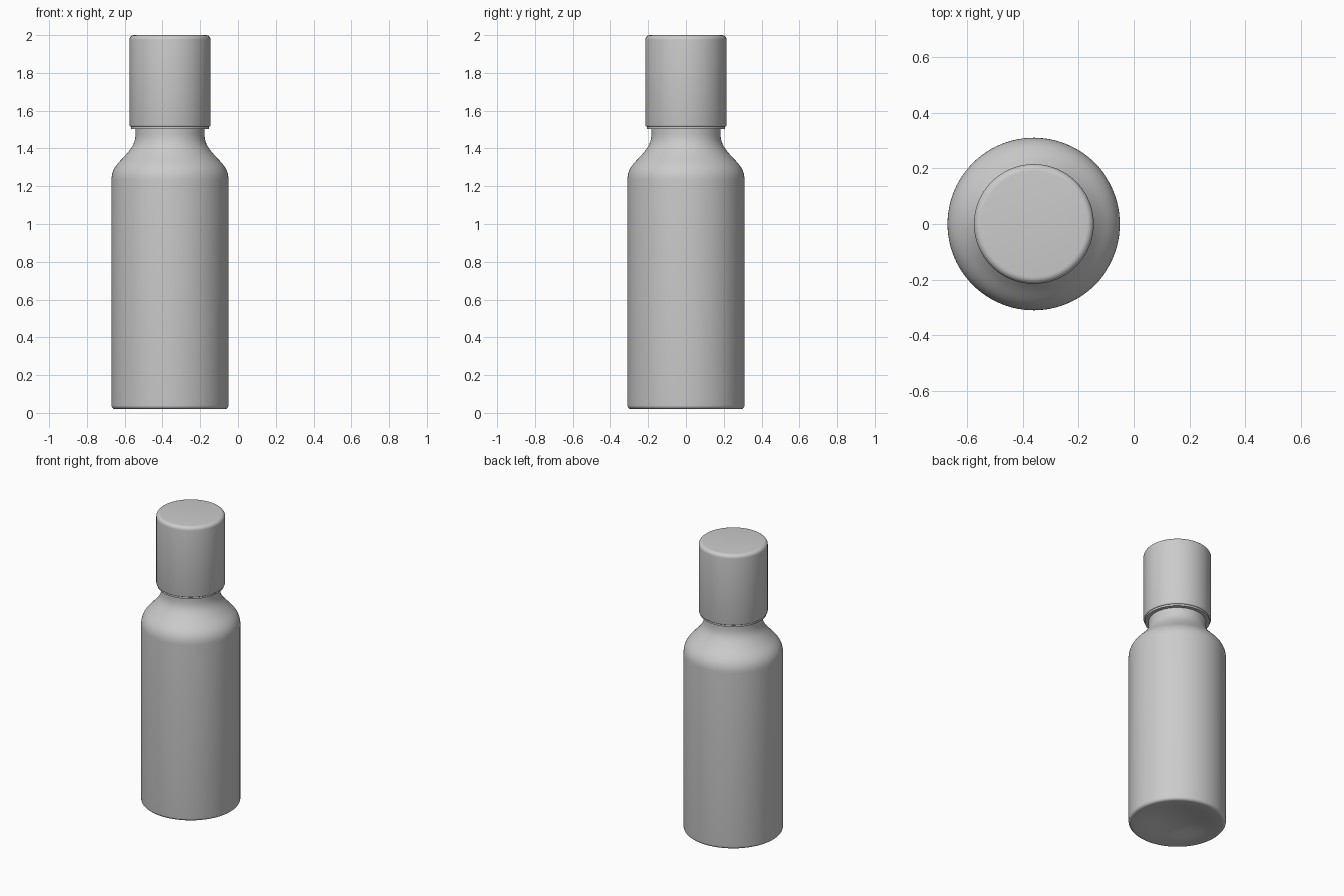
import bpy, bmesh, math

cube = bpy.data.objects.get("Cube")
if cube:
    bpy.data.objects.remove(cube, do_unlink=True)

AXIS_X = -0.36
SIDES = 96


def material(name, colour):
    mat = bpy.data.materials.new(name)
    mat.use_nodes = True
    mat.diffuse_color = colour
    mat.node_tree.nodes["Principled BSDF"].inputs["Base Color"].default_value = colour
    return mat


def arc(cx, cz, r, start, end, steps=6):
    """Points of a rounded corner, angles in degrees."""
    angles = [math.radians(start + (end - start) * i / steps) for i in range(steps + 1)]
    return [(cx + r * math.cos(a), cz + r * math.sin(a)) for a in angles]


def bezier(p0, p1, p2, p3, steps=16):
    points = []
    for i in range(steps + 1):
        t = i / steps
        w = ((1 - t) ** 3, 3 * t * (1 - t) ** 2, 3 * t * t * (1 - t), t ** 3)
        points.append(tuple(sum(k * p[c] for k, p in zip(w, (p0, p1, p2, p3))) for c in (0, 1)))
    return points


def lathe(name, profile, mat):
    """Spin a radius/height profile around the bottle axis."""
    bm = bmesh.new()
    verts = [bm.verts.new((r, 0, z)) for r, z in profile]
    edges = [bm.edges.new(pair) for pair in zip(verts, verts[1:])]
    bmesh.ops.spin(bm, geom=verts + edges, cent=(0, 0, 0), axis=(0, 0, 1),
                   angle=math.tau, steps=SIDES, use_duplicate=False)
    bmesh.ops.remove_doubles(bm, verts=bm.verts, dist=0.0002)
    bmesh.ops.recalc_face_normals(bm, faces=bm.faces)
    mesh = bpy.data.meshes.new(name)
    bm.to_mesh(mesh)
    bm.free()
    mesh.materials.append(mat)
    obj = bpy.data.objects.new(name, mesh)
    obj.location.x = AXIS_X
    bpy.context.collection.objects.link(obj)
    bpy.ops.object.select_all(action="DESELECT")
    obj.select_set(True)
    bpy.context.view_layer.objects.active = obj
    bpy.ops.object.shade_smooth_by_angle(angle=math.radians(35))
    return obj


grey = material("light grey", (0.6, 0.6, 0.6, 1))

# Bottle: hollowed base, straight wall, curved shoulder and neck
bottle = bezier((0, 0.06), (0.12, 0.06), (0.2, 0.025), (0.285, 0.02), 10)
bottle += arc(0.29, 0.04, 0.02, -90, 0)
bottle += bezier((0.31, 1.23), (0.31, 1.3), (0.27, 1.325), (0.235, 1.365))
bottle += bezier((0.235, 1.365), (0.2, 1.405), (0.183, 1.43), (0.183, 1.48))
bottle += [(0.183, 1.56), (0, 1.56)]
lathe("bottle", bottle, grey)

# Cap: rounded top edge, open skirt around the neck
cap = [(0, 2.0)] + arc(0.19, 1.975, 0.025, 90, 0)
cap += arc(0.207, 1.523, 0.008, 0, -90, 3)
cap += [(0.19, 1.515), (0.19, 1.55), (0, 1.55)]
lathe("cap", cap, grey)

# Thin liner ring showing below the cap
liner = [(0.183, 1.53), (0.207, 1.53), (0.207, 1.502), (0.183, 1.502), (0.183, 1.53)]
lathe("liner_ring", liner, grey)
